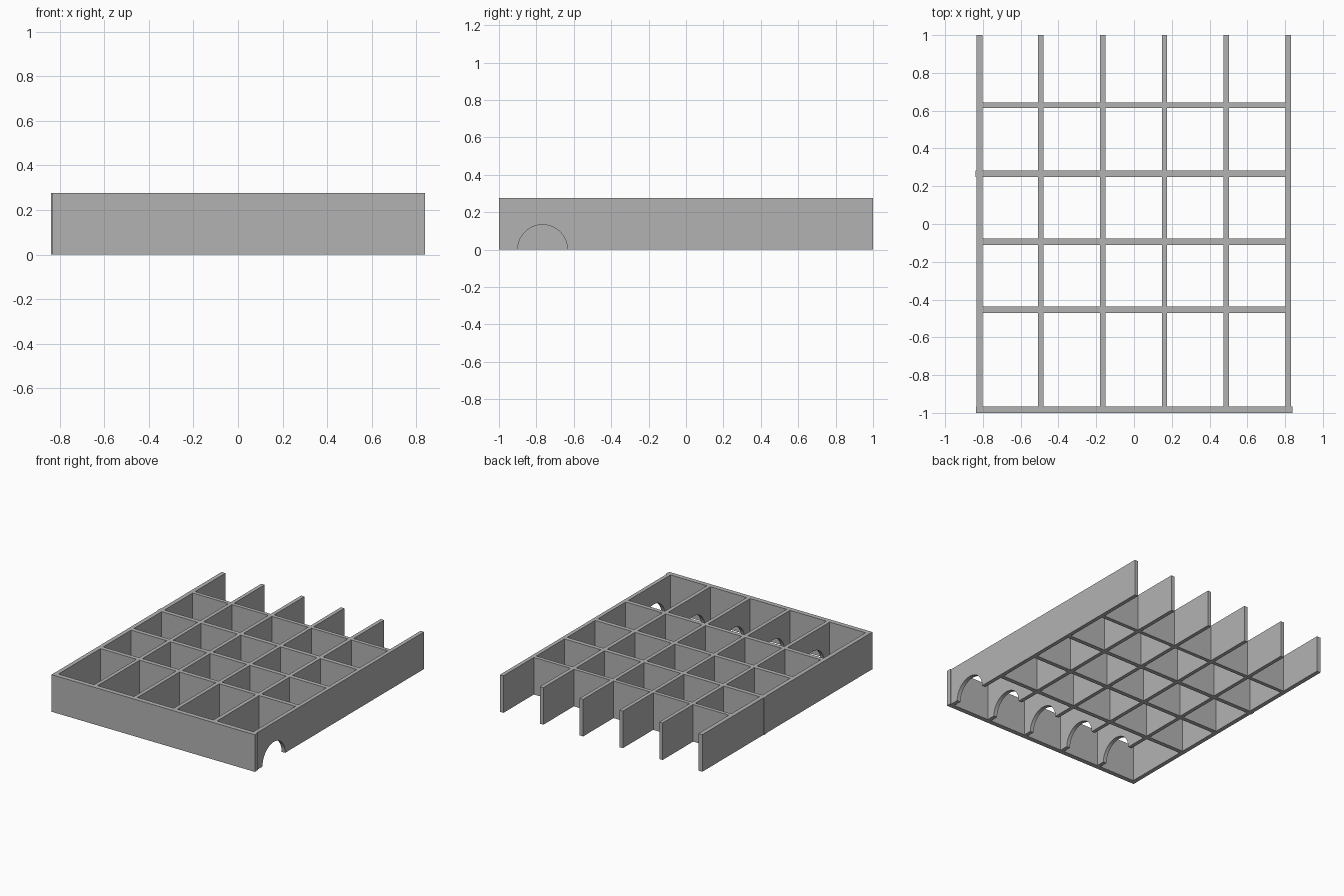
import bpy, bmesh, math

cube = bpy.data.objects.get("Cube")
if cube:
    bpy.data.objects.remove(cube, do_unlink=True)

H = 0.276                                  # wall height
FRONT, FRONT_IN, BACK = -1.0, -0.965, 1.0
ARCH_Y, ARCH_R = -0.767, 0.133

grey = bpy.data.materials.new("plain grey")
grey.use_nodes = True
COLOUR = (0.45, 0.45, 0.45, 1)
grey.diffuse_color = COLOUR
grey.node_tree.nodes["Principled BSDF"].inputs["Base Color"].default_value = COLOUR


def extrude_x(name, profile, x0, x1):
    """Extrude a (y, z) outline from x0 to x1."""
    bm = bmesh.new()
    face = bm.faces.new([bm.verts.new((x0, y, z)) for y, z in profile])
    ext = bmesh.ops.extrude_face_region(bm, geom=[face])
    verts = [v for v in ext["geom"] if isinstance(v, bmesh.types.BMVert)]
    bmesh.ops.translate(bm, vec=(x1 - x0, 0, 0), verts=verts)
    bmesh.ops.recalc_face_normals(bm, faces=bm.faces)
    me = bpy.data.meshes.new(name)
    bm.to_mesh(me)
    bm.free()
    me.materials.append(grey)
    ob = bpy.data.objects.new(name, me)
    bpy.context.collection.objects.link(ob)
    return ob


def wall(name, x0, x1, y0, y1):
    return extrude_x(name, [(y0, 0), (y1, 0), (y1, H), (y0, H)], x0, x1)


def arched_wall(name, x0, x1):
    """Long wall with a half-round opening at its foot near the front."""
    arch = [(ARCH_Y - ARCH_R * math.cos(a), ARCH_R * math.sin(a))
            for a in (math.pi * i / 32 for i in range(33))]
    outline = [(FRONT_IN, 0)] + arch + [(BACK, 0), (BACK, H), (FRONT_IN, H)]
    ob = extrude_x(name, outline, x0, x1)
    # Smooth only the curved underside of the arch
    for p in ob.data.polygons:
        p.use_smooth = (abs(p.normal.x) < 0.5 and p.center.z < ARCH_R + 0.01
                        and abs(p.center.y - ARCH_Y) < ARCH_R)
    bpy.context.view_layer.objects.active = ob
    ob.select_set(True)
    bpy.ops.object.shade_smooth_by_angle(angle=math.radians(30))
    ob.select_set(False)


# Front wall across the full width
wall("front_wall", -0.836, 0.839, FRONT, FRONT_IN)

# Long walls: the right one is solid, all the others are arched
long_walls = [(-0.835, -0.803), (-0.508, -0.480), (-0.180, -0.152),
              (0.147, 0.175), (0.474, 0.503), (0.803, 0.832)]
wall("right_side_wall", *long_walls[0], FRONT_IN, BACK)
for i, (x0, x1) in enumerate(long_walls[1:-1], 1):
    arched_wall(f"long_divider_{i}", x0, x1)
arched_wall("left_side_wall", *long_walls[-1])

# Cross dividers fitted between neighbouring long walls
cross_walls = [(-0.470, -0.438), (-0.110, -0.078), (0.250, 0.282), (0.614, 0.642)]
for r, (y0, y1) in enumerate(cross_walls, 1):
    for c, (a, b) in enumerate(zip(long_walls, long_walls[1:]), 1):
        wall(f"cross_divider_{r}_{c}", a[1], b[0], y0, y1)

# Slight rib where one cross divider pokes through the right side
wall("side_rib", -0.840, long_walls[0][0], *cross_walls[2])
